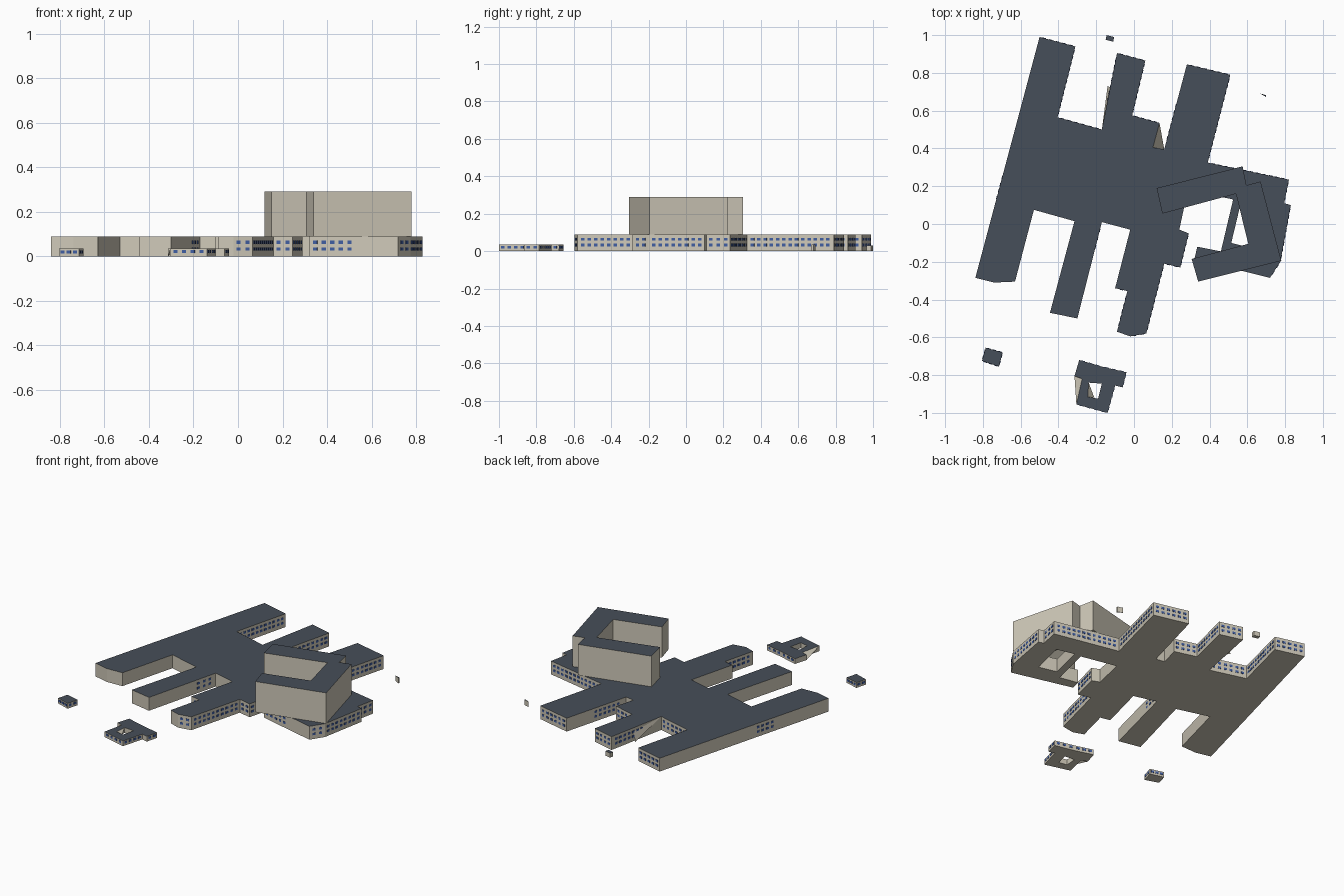
import bpy, bmesh, math
from mathutils import Matrix, Vector

if "Cube" in bpy.data.objects:
    bpy.data.objects.remove(bpy.data.objects["Cube"])

LOW = 0.088      # roof height of the main building
SMALL = 0.035    # roof height of the outbuildings


def material(name, rgb):
    m = bpy.data.materials.new(name)
    m.diffuse_color = (*rgb, 1)
    m.use_nodes = True
    m.node_tree.nodes["Principled BSDF"].inputs["Base Color"].default_value = m.diffuse_color
    return m


WALL = material("wall_beige", (0.62, 0.58, 0.48))
ROOF = material("roof_slate", (0.062, 0.077, 0.1))
GLASS = material("window_blue", (0.05, 0.11, 0.36))


def finish(name, bm, mats):
    me = bpy.data.meshes.new(name)
    bm.to_mesh(me)
    bm.free()
    for m in mats:
        me.materials.append(m)
    ob = bpy.data.objects.new(name, me)
    bpy.context.collection.objects.link(ob)
    return ob


def block(name, outline, z0, z1, holes=()):
    """Extruded footprint with optional courtyards and a dark roof."""
    bm = bmesh.new()
    for loop in (outline, *holes):
        vs = [bm.verts.new((x, y, z0)) for x, y in loop]
        for i, v in enumerate(vs):
            bm.edges.new((v, vs[i - 1]))
    bmesh.ops.triangle_fill(bm, use_beauty=True, edges=bm.edges[:])
    res = bmesh.ops.extrude_face_region(bm, geom=bm.faces[:], use_keep_orig=True)
    top = [g for g in res["geom"] if isinstance(g, bmesh.types.BMVert)]
    bmesh.ops.translate(bm, verts=top, vec=(0, 0, z1 - z0))
    bmesh.ops.recalc_face_normals(bm, faces=bm.faces[:])
    for f in bm.faces:
        if f.normal.z > 0.5:
            f.material_index = 1
    return finish(name, bm, (WALL, ROOF))


def windows(name, outline, edges, rows, pitch=0.033, w=0.019, h=0.014):
    """Rows of window panes on chosen edges: {edge index: (start, end) fraction}."""
    bm = bmesh.new()
    for i, (a, b) in edges.items():
        p = Vector(outline[i])
        q = Vector(outline[(i + 1) % len(outline)])
        p, q = p.lerp(q, a), p.lerp(q, b)
        d = q - p
        n = max(1, int(d.length / pitch))
        turn = Matrix.Rotation(math.atan2(d.y, d.x), 4, 'Z')
        for k in range(n):
            c = p + d * (k + 0.5) / n
            for z in rows:
                bmesh.ops.create_cube(bm, size=1, matrix=(
                    Matrix.Translation((c.x, c.y, z)) @ turn
                    @ Matrix.Diagonal((w, 0.004, h, 1))))
    return finish(name, bm, (GLASS,))


# Main building: parallel wings and the eastern courtyard block
main = [(-.50, .99), (-.31, .94), (-.405, .565), (-.17, .50), (-.09, .905),
        (.06, .865), (-.01, .575), (.135, .535), (.10, .405), (.16, .395),
        (.28, .845), (.51, .79), (.39, .325), (.82, .235), (.795, .11),
        (.83, .10), (.775, -.20), (.72, -.285), (.32, -.185), (.335, -.12),
        (.46, -.145), (.525, .13), (.285, .18), (.24, -.03), (.29, -.05),
        (.245, -.23), (.16, -.21), (.065, -.58), (-.02, -.595), (-.09, -.57),
        (-.035, -.355), (-.10, -.34), (-.02, -.03), (-.17, .01), (-.30, -.50),
        (-.445, -.47), (-.315, .015), (-.53, .075), (-.63, -.305),
        (-.74, -.31), (-.84, -.285)]
court = [(.515, -.10), (.57, .13), (.69, .10), (.635, -.13)]
block("main_building", main, 0, LOW, [court])

full = (0.03, 0.97)
edges = {i: full for i in (0, 1, 2, 4, 5, 6, 10, 11, 12, 13, 15, 24, 25, 26, 27, 30)}
edges.update({3: (.35, .95), 9: (.1, .55), 17: (.5, .98), 16: (.1, .9),
              33: (.05, .3), 40: (.32, .43), 29: (.1, .9)})
windows("main_windows", main, edges, (0.033, 0.063))

# Tall angular upper block
tower = [(.12, .19), (.575, .305), (.595, .205), (.67, .225), (.78, -.195),
         (.34, -.305), (.305, -.185), (.605, -.105), (.54, .16), (.15, .055)]
block("upper_block", tower, LOW, 0.29)

# Front pavilion with a small light well
pavilion = [(-.29, -.72), (-.17, -.755), (-.04, -.785), (-.06, -.865),
            (-.10, -.855), (-.14, -1.0), (-.305, -.955), (-.275, -.82), (-.315, -.805)]
well = [(-.24, -.84), (-.17, -.845), (-.19, -.925), (-.245, -.915)]
block("front_pavilion", pavilion, 0, SMALL, [well])
windows("pavilion_windows", pavilion, {i: full for i in (0, 1, 2, 4, 5)}, (0.021,))

# Small detached huts
hut = [(-.785, -.655), (-.695, -.68), (-.715, -.755), (-.805, -.725)]
block("west_hut", hut, 0, SMALL)
windows("hut_windows", hut, {i: full for i in range(4)}, (0.02,), pitch=0.025)
block("north_hut", [(-.145, 1.0), (-.105, .99), (-.11, .965), (-.15, .975)], 0, 0.03)
block("east_marker", [(.665, .692), (.70, .682), (.70, .672)], 0, SMALL)

# Sloping triangular wall panels from the roof edges to the ground
panels = [((.135, .535, LOW), (.10, .405, LOW), (.16, .395, 0)),
          ((-.14, .73, 0), (-.12, .72, LOW), (-.17, .50, LOW)),
          ((-.275, -.82, SMALL), (-.315, -.805, 0), (-.305, -.955, SMALL)),
          ((-.24, -.84, SMALL), (-.245, -.915, SMALL), (-.21, -.92, 0))]
bm = bmesh.new()
for tri in panels:
    bm.faces.new([bm.verts.new(p) for p in tri])
finish("sloping_wall_panels", bm, (WALL,))
